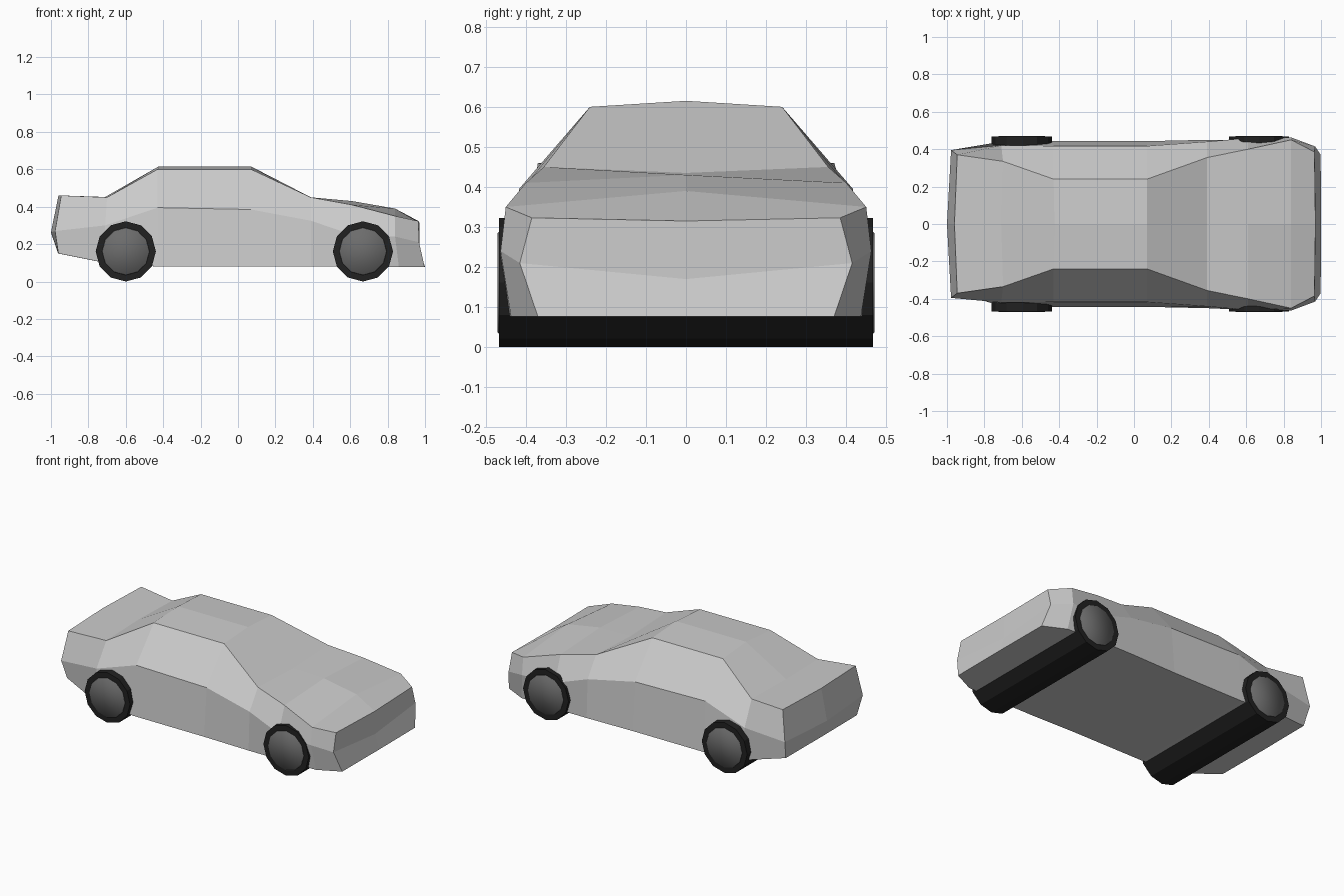
import bpy, bmesh, math
from mathutils import Matrix, Vector

if "Cube" in bpy.data.objects:
    bpy.data.objects.remove(bpy.data.objects["Cube"])


def material(name, value):
    m = bpy.data.materials.new(name)
    m.diffuse_color = (value, value, value, 1)
    m.use_nodes = True
    m.node_tree.nodes["Principled BSDF"].inputs["Base Color"].default_value = m.diffuse_color
    return m


PAINT = material("light grey paint", 0.6)
RUBBER = material("black rubber", 0.015)
METAL = material("dark grey metal", 0.15)


def make_object(name, bm, mat):
    bmesh.ops.recalc_face_normals(bm, faces=bm.faces)
    me = bpy.data.meshes.new(name)
    bm.to_mesh(me)
    bm.free()
    me.materials.append(mat)
    ob = bpy.data.objects.new(name, me)
    bpy.context.collection.objects.link(ob)
    return ob


# Body cross-sections, tail to nose:
# top centre (x, z), upper edge (x, y, z), belt (x, y, z), sill (x, y, z)
SECTIONS = [
    ((-0.96, 0.46), (-0.945, 0.37, 0.46), (-0.978, 0.395, 0.27), (-0.96, 0.36, 0.15)),
    ((-0.71, 0.452), (-0.70, 0.335, 0.45), (-0.71, 0.42, 0.30), (-0.71, 0.44, 0.10)),
    ((-0.425, 0.615), (-0.43, 0.24, 0.60), (-0.43, 0.417, 0.395), (-0.43, 0.443, 0.08)),
    ((0.07, 0.615), (0.07, 0.24, 0.60), (0.07, 0.417, 0.385), (0.07, 0.443, 0.08)),
    ((0.39, 0.435), (0.39, 0.355, 0.45), (0.39, 0.44, 0.325), (0.39, 0.45, 0.08)),
    ((0.61, 0.43), (0.61, 0.40, 0.41), (0.61, 0.46, 0.25), (0.61, 0.45, 0.08)),
    ((0.84, 0.39), (0.84, 0.45, 0.35), (0.84, 0.463, 0.24), (0.86, 0.437, 0.077)),
    ((0.97, 0.315), (0.965, 0.385, 0.323), (0.968, 0.415, 0.21), (0.998, 0.37, 0.077)),
]

bm = bmesh.new()
rings = []
for top, upper, belt, sill in SECTIONS:
    side = [upper, belt, sill]
    pts = [(top[0], 0, top[1])] + side
    pts += [(sill[0] + math.copysign(0.002, sill[0]), 0, sill[2])]
    pts += [(x, -y, z) for x, y, z in reversed(side)]
    rings.append([bm.verts.new(p) for p in pts])
for a, b in zip(rings, rings[1:]):
    for i in range(8):
        j = (i + 1) % 8
        bm.faces.new((a[i], a[j], b[j], b[i]))
# Tail and nose panels, creased at belt height
for r, mid in ((rings[0], (-1.0, 0, 0.262)), (rings[-1], (0.972, 0, 0.17))):
    c = bm.verts.new(mid)
    for quad in ((r[0], r[1], r[2], c), (c, r[2], r[3], r[4]),
                 (r[0], c, r[6], r[7]), (c, r[4], r[5], r[6])):
        bm.faces.new(quad)
make_object("car_body", bm, PAINT)


# Wheels: full-width rollers with a smooth hub cap on each end
def disc(name, x, y, radius, radius_in, depth, mat):
    bm = bmesh.new()
    rot = Matrix.Rotation(math.copysign(math.pi / 2, -y) if y else math.pi / 2, 4, 'X')
    bmesh.ops.create_cone(bm, cap_ends=True, segments=12, radius1=radius,
                          radius2=radius_in, depth=depth,
                          matrix=Matrix.Translation(Vector((x, y, 0.161))) @ rot)
    return make_object(name, bm, mat)


for label, x in (("rear", -0.6), ("front", 0.668)):
    disc(label + "_wheels", x, 0, 0.161, 0.161, 0.934, RUBBER)
    for side, s in (("left", 1), ("right", -1)):
        hub = disc(f"{label}_{side}_hub", x, s * 0.468, 0.128, 0.124, 0.006, METAL)
        for p in hub.data.polygons:
            p.use_smooth = True
